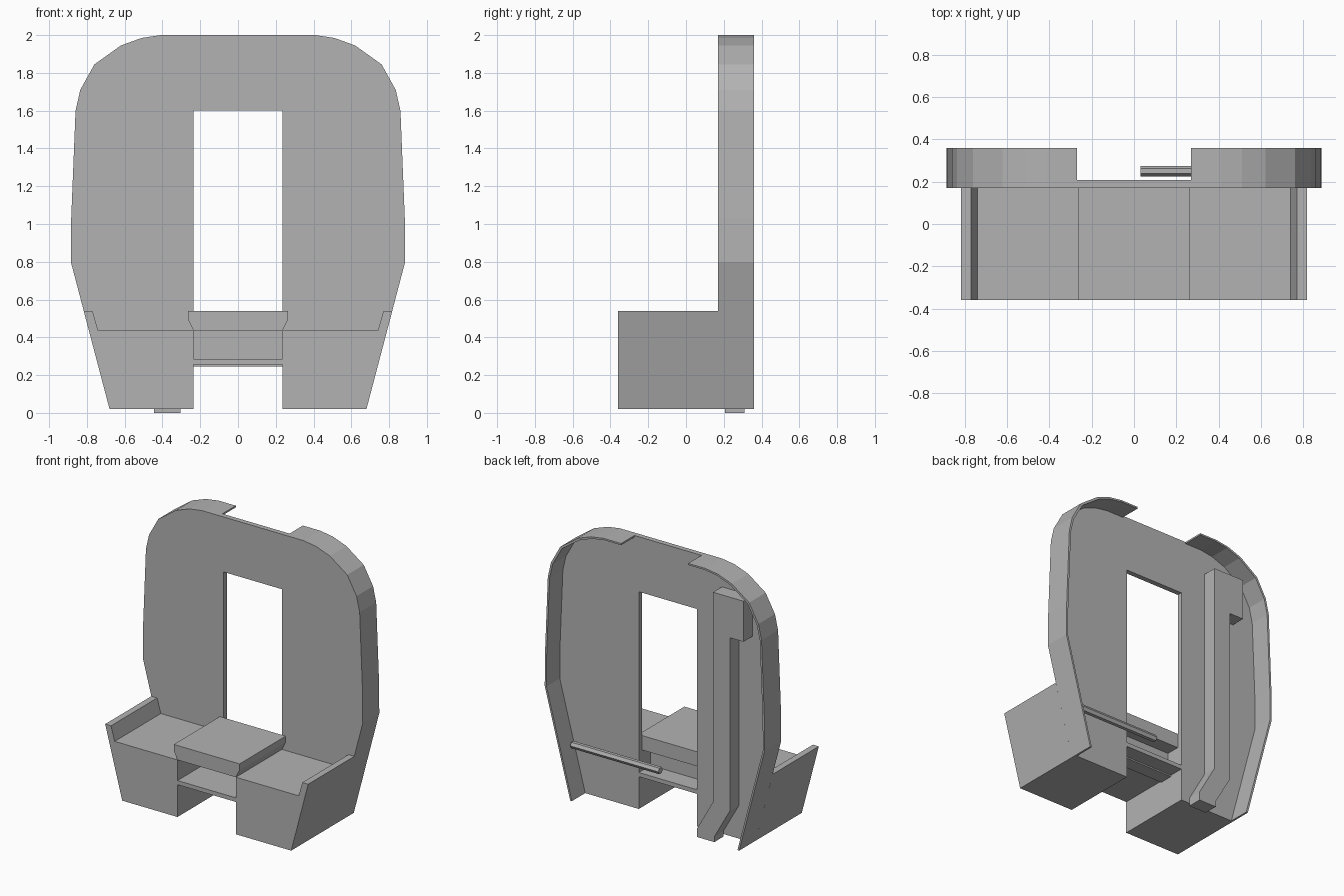
import bpy, bmesh, math

cube = bpy.data.objects.get("Cube")
if cube:
    bpy.data.objects.remove(cube, do_unlink=True)

GREY = (0.45, 0.45, 0.45, 1.0)
mat = bpy.data.materials.new("plain grey")
mat.use_nodes = True
mat.diffuse_color = GREY
mat.node_tree.nodes["Principled BSDF"].inputs["Base Color"].default_value = GREY

FRONT, FACE, BACK_FACE, REAR = -0.36, 0.17, 0.207, 0.36
DOOR = 0.235


def extrude_profile(name, points, y0, y1):
    """Solid made from an (x, z) outline pushed from y0 to y1."""
    bm = bmesh.new()
    face = bm.faces.new([bm.verts.new((x, y0, z)) for x, z in points])
    result = bmesh.ops.extrude_face_region(bm, geom=[face])
    moved = [v for v in result["geom"] if isinstance(v, bmesh.types.BMVert)]
    bmesh.ops.translate(bm, vec=(0, y1 - y0, 0), verts=moved)
    bmesh.ops.recalc_face_normals(bm, faces=bm.faces)
    mesh = bpy.data.meshes.new(name)
    bm.to_mesh(mesh)
    bm.free()
    mesh.materials.append(mat)
    obj = bpy.data.objects.new(name, mesh)
    bpy.context.collection.objects.link(obj)
    return obj


def box(name, x0, x1, y0, y1, z0, z1):
    return extrude_profile(name, [(x0, z0), (x1, z0), (x1, z1), (x0, z1)], y0, y1)


def flip(points, side):
    return [(side * x, z) for x, z in points]


# Outer edge of one half, from the bottom corner up to the flat top
edge = [(0.68, 0.02), (0.885, 0.8), (0.883, 1.03), (0.86, 1.6), (0.835, 1.71),
        (0.76, 1.845), (0.62, 1.945), (0.51, 1.985), (0.41, 2.0)]

# Bulkhead with a doorway open to the floor
bulkhead = edge + flip(edge, -1)[::-1] + [(-DOOR, 0.02), (-DOOR, 1.6), (DOOR, 1.6), (DOOR, 0.02)]
extrude_profile("bulkhead", bulkhead, FACE, BACK_FACE)

# Thin rim behind the bulkhead, broken at the top centre
rim_outer = edge + [(0.27, 2.0)]
rim_inner = [(x - 0.014 * min(1, (x - 0.27) * 3), z - 0.012 * max(0, z - 1.2) / 0.8)
             for x, z in rim_outer]

# Desk box with a raised outer lip
desk = [(DOOR, 0.02), (0.68, 0.02), (0.817, 0.54), (0.77, 0.54), (0.74, 0.435), (DOOR, 0.435)]

for side, label in ((1, "left"), (-1, "right")):
    extrude_profile(label + "_rim", flip(rim_outer + rim_inner[::-1], side), BACK_FACE, REAR)
    extrude_profile(label + "_desk", flip(desk, side), FRONT, FACE)

# Centre console: chamfered top slab, recessed wall and shelf
half = [(DOOR, 0.435), (0.265, 0.495), (0.265, 0.54)]
extrude_profile("console_top", half + flip(half, -1)[::-1], FRONT, FACE)
box("console_wall", -DOOR, DOOR, 0.05, 0.07, 0.285, 0.435)
box("console_shelf", -DOOR, DOOR, FRONT, BACK_FACE, 0.255, 0.285)
box("shelf_support", -DOOR, DOOR, 0.0, 0.1, 0.245, 0.255)

# Rear duct with a hooked top and a cranked foot
duct = [(-0.305, 0.0), (-0.305, 0.06), (-0.435, 0.29), (-0.435, 1.815), (-0.68, 1.815),
        (-0.68, 1.52), (-0.57, 1.52), (-0.57, 0.26), (-0.445, 0.04), (-0.445, 0.0)]
extrude_profile("rear_duct", duct, BACK_FACE, 0.31)

# Six-sided rod across the back
bpy.ops.mesh.primitive_cylinder_add(vertices=6, radius=0.025, depth=0.71,
                                    location=(0.385, 0.25, 0.37),
                                    rotation=(0, math.pi / 2, 0))
rod = bpy.context.object
rod.name = "rear_rod"
rod.data.materials.append(mat)
